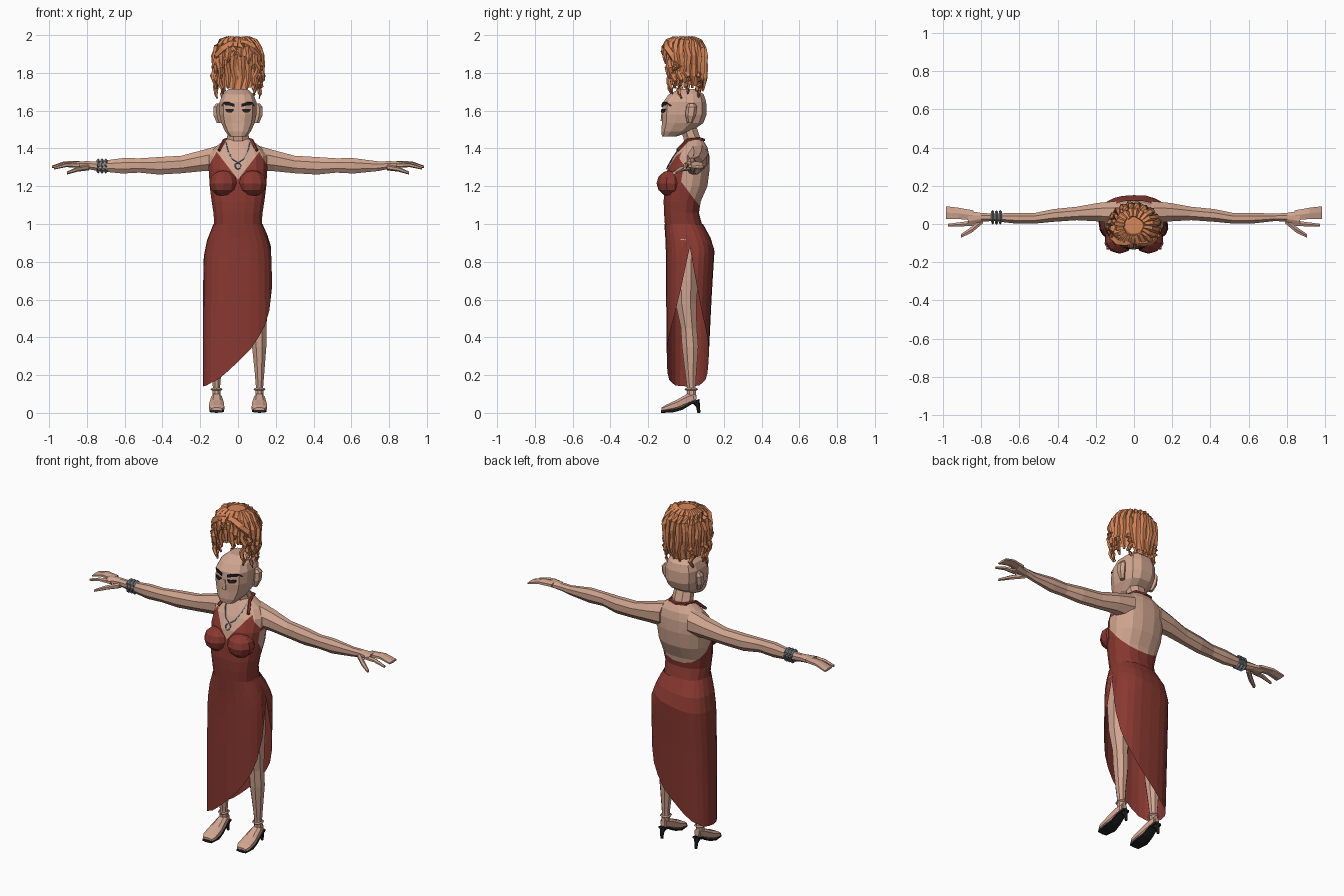
import bpy, bmesh, random
from math import sin, cos, radians, pi, copysign
from mathutils import Vector
from mathutils.bvhtree import BVHTree

random.seed(4)
if "Cube" in bpy.data.objects:
    bpy.data.objects.remove(bpy.data.objects["Cube"])

X, Y, Z = Vector((1, 0, 0)), Vector((0, 1, 0)), Vector((0, 0, 1))


def material(name, r, g, b):
    m = bpy.data.materials.new(name)
    m.use_nodes = True
    m.diffuse_color = (r, g, b, 1)
    bsdf = m.node_tree.nodes["Principled BSDF"]
    bsdf.inputs["Base Color"].default_value = (r, g, b, 1)
    bsdf.inputs["Roughness"].default_value = 0.8
    return m


SKIN = material("skin", 0.64, 0.38, 0.28)
RED = material("dress red", 0.25, 0.04, 0.03)
HAIR = material("copper hair", 0.68, 0.24, 0.10)
BLACK = material("black", 0.015, 0.015, 0.018)
STEEL = material("steel grey", 0.17, 0.21, 0.25)


def finish(name, bm, *mats):
    if name not in ("skirt", "hair_cap"):
        bmesh.ops.recalc_face_normals(bm, faces=bm.faces[:])
    me = bpy.data.meshes.new(name)
    bm.to_mesh(me)
    ob = bpy.data.objects.new(name, me)
    bpy.context.collection.objects.link(ob)
    for m in mats:
        me.materials.append(m)
    return ob


def interp(table, t):
    """Linear lookup in rows of (key, values...)."""
    if t <= table[0][0]:
        return table[0][1:]
    for a, b in zip(table, table[1:]):
        if t <= b[0]:
            f = (t - a[0]) / (b[0] - a[0])
            return [p + (q - p) * f for p, q in zip(a[1:], b[1:])]
    return table[-1][1:]


def oval(a, e):
    """Point on a unit rounded-box oval."""
    c, s = cos(a), sin(a)
    return copysign(abs(c) ** (2 / e), c), copysign(abs(s) ** (2 / e), s)


def skin_rings(bm, rings, caps=True):
    rows = [[bm.verts.new(p) for p in r] for r in rings]
    n = len(rows[0])
    for r0, r1 in zip(rows, rows[1:]):
        for i in range(n):
            bm.faces.new((r0[i], r0[(i + 1) % n], r1[(i + 1) % n], r1[i]))
    if caps:
        bm.faces.new(rows[0][::-1])
        bm.faces.new(rows[-1])


def loft(bm, stations, u, v, n=8, e=2.0):
    """Stations are (centre, radius along u, radius along v)."""
    rings = []
    for c, ru, rv in stations:
        ring = [oval(2 * pi * (i + 0.5) / n, e) for i in range(n)]
        rings.append([Vector(c) + u * p * ru + v * q * rv for p, q in ring])
    skin_rings(bm, rings)


def tube(bm, pts, radii, n=5):
    pts = [Vector(p) for p in pts]
    rings = []
    for i, p in enumerate(pts):
        d = (pts[min(i + 1, len(pts) - 1)] - pts[max(i - 1, 0)]).normalized()
        u = d.cross(Z if abs(d.z) < 0.9 else X).normalized()
        v = d.cross(u)
        rings.append([p + (u * cos(2 * pi * k / n) + v * sin(2 * pi * k / n)) * radii[i]
                      for k in range(n)])
    skin_rings(bm, rings)


def upright(table):
    """Rows of (z, half width, front y, back y) become loft stations."""
    return [((0, (f + b) / 2, z), rx, (b - f) / 2) for z, rx, f, b in table]


# Torso with the halter bodice cut into it
bm = bmesh.new()
loft(bm, upright([(0.99, .127, -.113, .088), (1.06, .132, -.118, .07), (1.12, .142, -.12, .08),
                  (1.2, .152, -.115, .115), (1.29, .158, -.1, .127), (1.36, .155, -.065, .125),
                  (1.405, .125, -.035, .115), (1.45, .065, -.005, .088)]), X, Y, 16, 2.4)
for s in (-1, 1):
    ball = bmesh.ops.create_uvsphere(bm, u_segments=10, v_segments=6, radius=1)["verts"]
    for v in ball:
        v.co = Vector((s * .076 + v.co.x * .078, -.08 + v.co.y * .076, 1.215 + v.co.z * .07))
cuts = [((0, 0, 1.19), (0, 1.33, 1)), ((0, .02, 1.3), (0, 1, 0))]
for s in (-1, 1):
    cuts += [((0, 0, 1.235), (-1.3 * s, 0, 1)), ((s * .165, 0, 1.29), (1.75 * s, 0, 1))]
for co, no in cuts:
    bmesh.ops.bisect_plane(bm, geom=bm.verts[:] + bm.edges[:] + bm.faces[:],
                           plane_co=co, plane_no=Vector(no).normalized())
for f in bm.faces:
    c = f.calc_center_median()
    in_vee = c.y < .02 and c.z > 1.235 + 1.3 * abs(c.x)
    in_strap = c.y < .02 and c.z < 1.29 + 1.75 * (.165 - abs(c.x))
    covered = c.z < 1.19 - 1.33 * c.y or (in_strap and c.z > 1.25)
    f.material_index = int(covered and not in_vee)
torso_tree = BVHTree.FromBMesh(bm)
finish("torso", bm, SKIN, RED)

# Halter strap behind the neck
bm = bmesh.new()
tube(bm, [(-.1, -.045, 1.39), (-.072, .01, 1.445), (-.05, .08, 1.45), (0, .093, 1.445),
          (.05, .08, 1.45), (.072, .01, 1.445), (.1, -.045, 1.39)], [.009] * 7)
finish("neck_strap", bm, RED)

# Skirt, with the hem sweeping up to a slit on the left hip
PROFILE = [(.14, .185, -.1, .113), (.6, .185, -.105, .135), (.8, .183, -.106, .147),
           (.87, .178, -.107, .152), (.94, .156, -.11, .125), (1.0, .13, -.115, .09)]
HEM = [(0, .88), (15, .66), (30, .54), (45, .46), (60, .4), (75, .335),
       (90, .27), (105, .21), (120, .175), (150, .145), (180, .14)]
bm = bmesh.new()
levels = []
for k in range(11):
    ring = []
    for i in range(24):
        deg = i * 15
        low = interp(HEM, min(deg, 360 - deg))[0]
        z = 1.0 + (low - 1.0) * k / 10
        rx, f, b = interp(PROFILE, z)
        p, q = oval(radians(deg), 2.6)
        ring.append((p * rx, (f + b) / 2 + q * (b - f) / 2, z))
    levels.append(ring)
skin_rings(bm, levels[::-1], caps=False)
finish("skirt", bm, RED)

# Neck and head
bm = bmesh.new()
loft(bm, [((0, .045, 1.39), .07, .05), ((0, .03, 1.46), .062, .048), ((0, 0, 1.54), .056, .05)],
     X, Y, 8)
finish("neck", bm, SKIN)
bm = bmesh.new()
loft(bm, upright([(1.463, .045, -.128, -.05), (1.49, .07, -.133, .03), (1.535, .091, -.13, .095),
                  (1.58, .1, -.13, .112), (1.645, .1, -.124, .11), (1.685, .085, -.095, .097),
                  (1.715, .05, -.035, .06)]), X, Y, 12, 2.7)
head_tree = BVHTree.FromBMesh(bm)
finish("head", bm, SKIN)


def on_front(tree, x, z, lift):
    hit = tree.ray_cast(Vector((x, -1, z)), Y)[0]
    return Vector((x, (hit.y if hit else -.08) - lift, z))


# Ears, brows, eyes and nose
nose = bmesh.new()
loft(nose, [((0, -.126, 1.545), .016, .012), ((0, -.126, 1.6), .007, .004)], X, Y, 4)
finish("nose", nose, SKIN)
for side, s in (("left", 1), ("right", -1)):
    bm = bmesh.new()
    loft(bm, [((s * .1, .02, 1.535), .014, .014), ((s * .112, .025, 1.575), .02, .028),
              ((s * .114, .03, 1.62), .018, .03), ((s * .105, .03, 1.638), .012, .018)], X, Y, 6)
    finish(side + "_ear", bm, SKIN)
    for part, outline in (
            ("brow", [(.018, 1.62), (.05, 1.628), (.088, 1.625), (.075, 1.645), (.045, 1.645), (.018, 1.635)]),
            ("eye", [(.022, 1.6), (.035, 1.59), (.06, 1.592), (.068, 1.608), (.045, 1.61), (.02, 1.607)])):
        bm = bmesh.new()
        rings = [[on_front(head_tree, s * x, z, lift) for x, z in outline] for lift in (.001, .007)]
        skin_rings(bm, rings)
        finish(side + "_" + part, bm, BLACK)

# Necklace with a ring pendant
bm = bmesh.new()
chain = [(-.064, 1.43), (-.055, 1.39), (-.03, 1.345), (0, 1.325), (.03, 1.345), (.055, 1.39), (.064, 1.43)]
tube(bm, [on_front(torso_tree, x, z, .004) for x, z in chain], [.004] * 7, 4)
tube(bm, [on_front(torso_tree, .016 * sin(a * pi / 4), 1.308 + .016 * cos(a * pi / 4), .005)
          for a in range(9)], [.004] * 9, 4)
finish("necklace", bm, STEEL)

# Arms, hands, legs and shoes
for side, s in (("left", 1), ("right", -1)):
    bm = bmesh.new()
    arm = [(.09, .06, 1.35, .065, .075), (.19, .062, 1.335, .052, .06), (.3, .055, 1.315, .038, .05),
           (.42, .045, 1.308, .036, .05), (.52, .03, 1.31, .03, .041), (.61, .03, 1.308, .031, .044),
           (.74, .035, 1.306, .021, .028), (.8, .035, 1.312, .025, .022), (.87, .03, 1.316, .042, .017)]
    loft(bm, [((s * x, y, z), ry, rz) for x, y, z, ry, rz in arm], Y, Z, 8)
    finish(side + "_arm", bm, SKIN)
    bm = bmesh.new()
    fingers = [[(.84, .045, 1.318, .03, .015), (.92, .056, 1.32, .034, .012), (.985, .06, 1.302, .038, .007)],
               [(.84, .005, 1.312, .016, .014), (.91, -.002, 1.312, .013, .011), (.975, -.006, 1.295, .008, .007)],
               [(.79, .02, 1.3, .018, .016), (.85, -.03, 1.29, .018, .013), (.905, -.062, 1.27, .011, .008)]]
    for finger in fingers:
        loft(bm, [((s * x, y, z), ry, rz) for x, y, z, ry, rz in finger], Y, Z, 6)
    finish(side + "_fingers", bm, SKIN)

    bm = bmesh.new()
    leg = [(.92, .09, 0, .075, .075), (.7, .098, 0, .072, .07), (.58, .104, 0, .06, .06),
           (.45, .11, .015, .043, .046), (.35, .112, .022, .041, .047), (.22, .114, .025, .028, .033),
           (.14, .114, .028, .021, .025), (.07, .114, .03, .024, .028)]
    loft(bm, [((s * x, y, z), rx, ry) for z, x, y, rx, ry in leg], X, Y, 8)
    finish(side + "_leg", bm, SKIN)
    bm = bmesh.new()
    foot = [(-.13, .018, .03, .01), (-.105, .026, .043, .018), (-.05, .042, .041, .028),
            (.01, .07, .03, .035), (.052, .085, .02, .028)]
    loft(bm, [((s * .113, y, z), rx, rz) for y, z, rx, rz in foot], X, Z, 8, 2.6)
    tube(bm, [(s * .113 + .026 * cos(a * pi / 4), .028 + .03 * sin(a * pi / 4), .125)
              for a in range(9)], [.006] * 9, 4)
    finish(side + "_foot", bm, SKIN)
    bm = bmesh.new()
    sole = [(-.133, .008, .033), (-.07, .01, .042), (-.02, .024, .034), (.03, .054, .028), (.07, .062, .022)]
    loft(bm, [((s * .113, y, z), rx, .008) for y, z, rx in sole], X, Z, 6, 3)
    tube(bm, [(s * .113, .05, .065), (s * .113, .064, .035), (s * .113, .068, 0)], [.022, .011, .008], 6)
    finish(side + "_shoe", bm, BLACK)

# Bracelets on the right wrist
for k in range(3):
    bm = bmesh.new()
    x = -.7 - .02 * k
    tube(bm, [(x, .035 + .03 * cos(a * pi / 5), 1.307 + .034 * sin(a * pi / 5)) for a in range(11)],
         [.008] * 11, 4)
    finish("bracelet_%d" % (k + 1), bm, STEEL)

# Hair: an open-fronted cap, overlapping locks and hanging curls
DOME = [(1.69, .108), (1.78, .122), (1.88, .125), (1.93, .116), (1.965, .092), (1.987, .045)]
HAIR_HEM = [(0, 1.9), (35, 1.87), (60, 1.78), (100, 1.74), (180, 1.71)]


def hair_point(deg, z, grow=0.0):
    r = interp(DOME, z)[0] + grow
    a = radians(deg)
    return Vector((r * sin(a), -.01 - r * .9 * cos(a), z))


bm = bmesh.new()
rings = []
for k in range(7):
    rings.append([hair_point(d, 1.987 + (interp(HAIR_HEM, min(d, 360 - d))[0] - 1.987) * (k / 6) ** 1.5)
                  for d in range(0, 360, 18)])
skin_rings(bm, rings[::-1], caps=False)
bm.faces.new([v for v in bm.verts if abs(v.co.z - 1.987) < 1e-5])
finish("hair_cap", bm, HAIR)

bm = bmesh.new()
for d in range(9, 360, 18):
    low = interp(HAIR_HEM, min(d, 360 - d))[0] - random.uniform(0, .03)
    path = [hair_point(d + random.uniform(-3, 3), 1.984 + (low - 1.984) * (k / 6) ** 1.5,
                       random.uniform(-.006, .004)) for k in range(7)]
    tube(bm, path, [.012, .016, .018, .019, .018, .015, .006])
for s in (-1, 1):
    for d, top, low in ((48, 1.88, 1.69), (62, 1.86, 1.72), (78, 1.84, 1.665), (98, 1.82, 1.69), (135, 1.8, 1.67)):
        path = [hair_point(s * d + 5 * sin(k * 1.6 + d), top + (low - top) * k / 7,
                           .007 + .006 * sin(k * 1.9 + d)) for k in range(8)]
        tube(bm, path, [.012, .015, .015, .014, .013, .012, .01, .005])
    # Fringe swept from the centre parting
    path = [hair_point(s * d, z, .004) for d, z in ((6, 1.965), (22, 1.955), (40, 1.93), (58, 1.89), (72, 1.83))]
    tube(bm, path, [.012, .022, .024, .02, .01])
finish("hair_locks", bm, HAIR)
